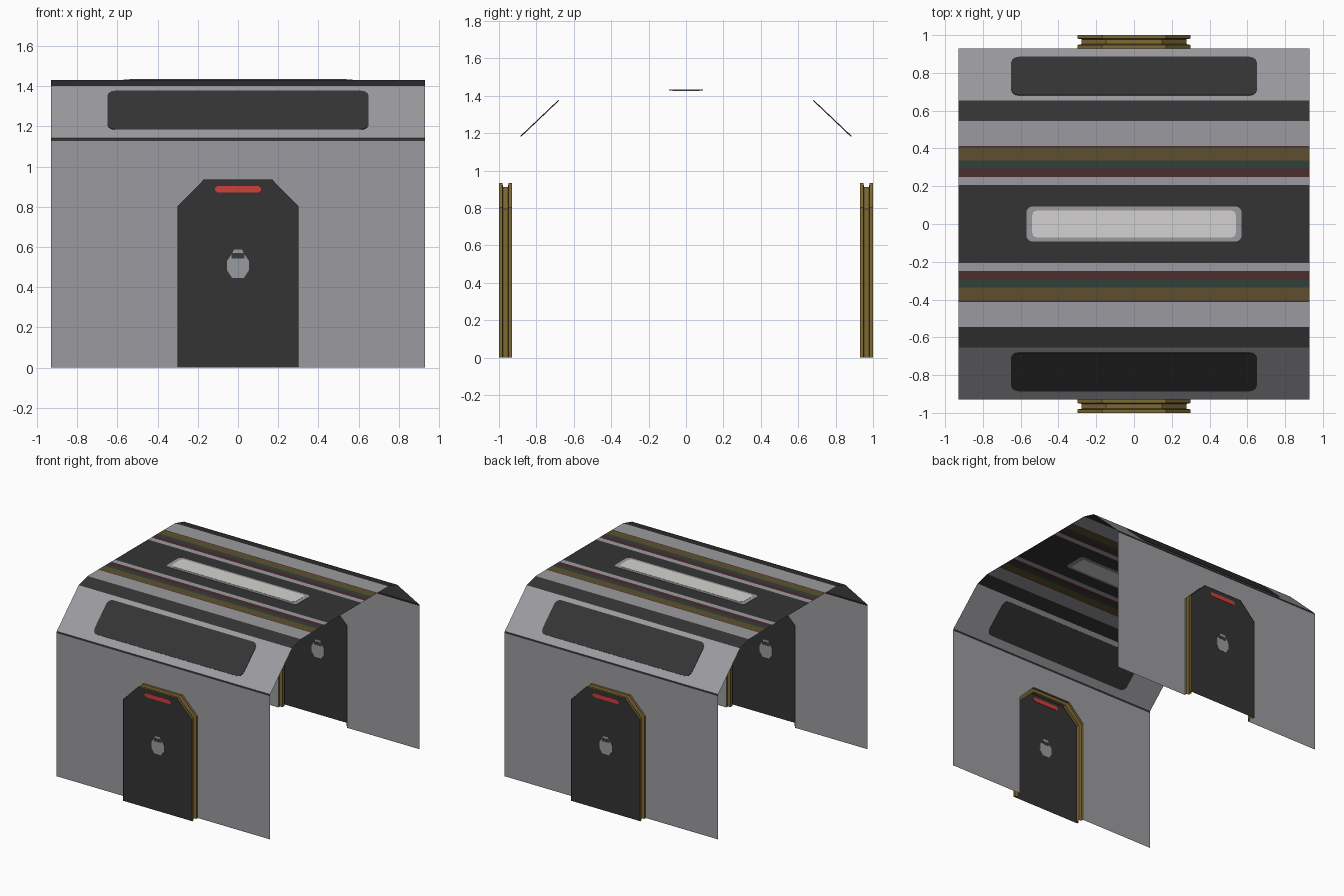
import bpy, math
from mathutils import Vector

if "Cube" in bpy.data.objects:
    bpy.data.objects.remove(bpy.data.objects["Cube"])


def mat(name, r, g, b):
    m = bpy.data.materials.new(name)
    m.diffuse_color = (r, g, b, 1)
    m.use_nodes = True
    m.node_tree.nodes["Principled BSDF"].inputs["Base Color"].default_value = m.diffuse_color
    return m


GREY = mat("wall grey", 0.33, 0.33, 0.35)
DARK = mat("charcoal", 0.034, 0.034, 0.034)
WHITE = mat("lamp white", 0.66, 0.65, 0.63)
RED = mat("signal red", 0.62, 0.05, 0.04)
MAROON = mat("maroon stripe", 0.07, 0.025, 0.027)
GREEN = mat("green stripe", 0.03, 0.052, 0.04)
BROWN = mat("ochre stripe", 0.11, 0.08, 0.03)
GOLD = mat("frame gold", 0.20, 0.14, 0.035)


def mesh_obj(name, verts, faces, mats, idx=None, turn=0):
    me = bpy.data.meshes.new(name)
    me.from_pydata([tuple(v) for v in verts], [], faces)
    for m in mats:
        me.materials.append(m)
    if idx:
        for p, i in zip(me.polygons, idx):
            p.material_index = i
    ob = bpy.data.objects.new(name, me)
    ob.rotation_euler.z = turn
    bpy.context.collection.objects.link(ob)
    return ob


def plate(name, outline, centre, u, v, thick, material, turn=0):
    """Thin prism straddling a surface; outline is in the u, v plane."""
    c, u, v = Vector(centre), Vector(u).normalized(), Vector(v).normalized()
    n = u.cross(v)
    k = len(outline)
    vs = [c + u * a + v * b + n * s for s in (-thick / 2, thick / 2) for a, b in outline]
    fs = [list(range(k))[::-1], list(range(k, 2 * k))]
    fs += [(i, (i + 1) % k, k + (i + 1) % k, k + i) for i in range(k)]
    return mesh_obj(name, vs, fs, [material], turn=turn)


def rounded(w, h, r, seg=3):
    """Rounded rectangle outline with half sizes w, h."""
    pts = []
    for q, (sx, sy) in enumerate([(1, 1), (-1, 1), (-1, -1), (1, -1)]):
        for i in range(seg + 1):
            a = math.pi / 2 * (q + i / seg)
            pts.append((sx * (w - r) + r * math.cos(a), sy * (h - r) + r * math.sin(a)))
    return pts


L, D = 0.93, 0.93
X, Y, Z = (1, 0, 0), (0, 1, 0), (0, 0, 1)

# Roof sheet: half profile (y, z, colour of the strip that follows), mirrored
half = [(0.93, 1.128, 1), (0.928, 1.141, 0), (0.655, 1.40, 1), (0.545, 1.43, 0),
        (0.412, 1.43, 2), (0.405, 1.43, 4), (0.335, 1.43, 3), (0.295, 1.43, 2),
        (0.25, 1.43, 0), (0.207, 1.43, 1)]
prof = [(-y, z) for y, z, c in half] + [(y, z) for y, z, c in half[::-1]]
cols = [c for y, z, c in half] + [c for y, z, c in half[:-1]][::-1]
verts = [(x, y, z) for y, z in prof for x in (-L, L)]
faces = [(2 * i, 2 * i + 1, 2 * i + 3, 2 * i + 2) for i in range(len(prof) - 1)]
mesh_obj("roof", verts, faces, [GREY, DARK, MAROON, GREEN, BROWN], cols)

# Ceiling lamp with its rim
plate("lamp_rim", rounded(0.57, 0.092, 0.03), (0, 0, 1.43), X, Y, 0.005, GREY)
plate("lamp", rounded(0.54, 0.072, 0.03), (0, 0, 1.43), X, Y, 0.009, WHITE)


def door_outline(inset):
    w, c = 0.30 - inset, 0.13
    top = 0.935 - inset
    return [(-w, 0), (-w, 0.803 - inset * 0.4), (-w + c, top),
            (w - c, top), (w, 0.803 - inset * 0.4), (w, 0)]


# Both sides of the corridor
for side, turn in (("front", 0), ("back", math.pi)):
    # Wall with a doorway notch
    d = door_outline(0)
    outline = [(-L, 0)] + d + [(L, 0), (L, 1.128), (-L, 1.128)]
    mesh_obj(side + "_wall", [(x, -D, z) for x, z in outline],
             [list(range(len(outline)))], [GREY], turn=turn)

    # Sloped window
    slope = Vector((0, 0.273, 0.259))
    plate(side + "_window", rounded(0.65, 0.14, 0.04), (0, -0.782, 1.2795),
          X, slope, 0.006, DARK, turn)

    # Door frame: a channel section swept round the doorway
    section = [(-1.0, 0), (-0.982, 0), (-0.978, 0.022), (-0.952, 0.022), (-0.948, 0), (-0.93, 0)]
    vs = [(x, y, z) for y, s in section for x, z in door_outline(s)]
    fs = [(6 * j + i, 6 * j + i + 1, 6 * j + i + 7, 6 * j + i + 6)
          for j in range(len(section) - 1) for i in range(5)]
    mesh_obj(side + "_door_frame", vs, fs, [GOLD], turn=turn)

    # Door leaf, warning light, porthole and slot
    mesh_obj(side + "_door", [(x, -0.997, z) for x, z in d], [list(range(6))[::-1]], [DARK], turn=turn)
    at = -0.997
    plate(side + "_door_light", rounded(0.115, 0.016, 0.012, 1), (0, at, 0.887), X, Z, 0.005, RED, turn)
    hole = [(-0.055, 0.485), (-0.03, 0.447), (0.03, 0.447), (0.055, 0.485), (0.055, 0.53),
            (0.035, 0.56), (0.02, 0.587), (-0.02, 0.587), (-0.035, 0.56), (-0.055, 0.53)]
    plate(side + "_porthole", hole, (0, at, 0), X, Z, 0.004, GREY, turn)
    plate(side + "_door_slot", rounded(0.033, 0.013, 0.004, 1), (0, at, 0.557), X, Z, 0.006, GREEN, turn)
